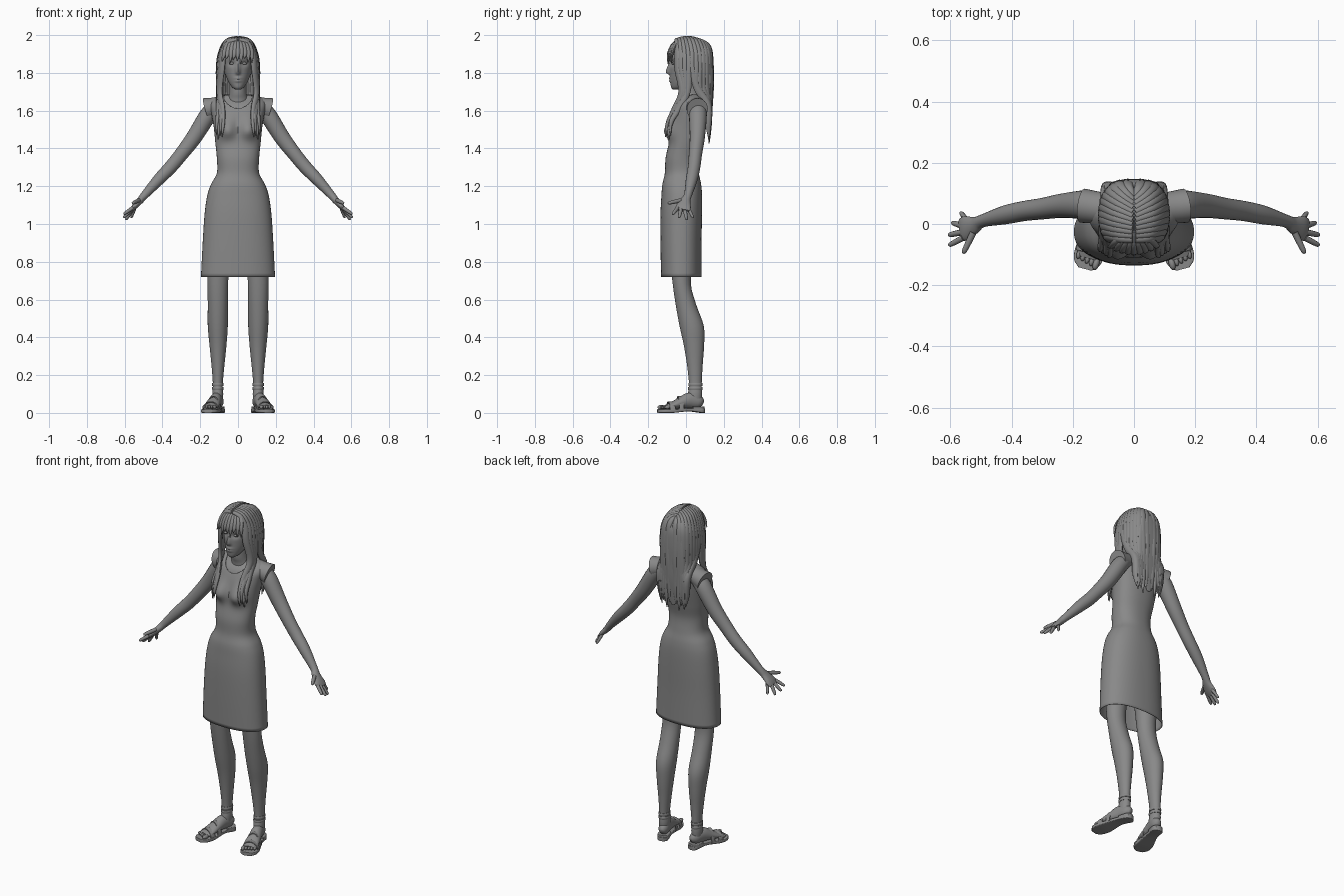
import bpy, bmesh, math
from math import sin, cos, exp, radians
from mathutils import Vector, Matrix

X, Y, Z = Vector((1, 0, 0)), Vector((0, 1, 0)), Vector((0, 0, 1))
GREY = bpy.data.materials.new("dark_grey")
GREY.diffuse_color = (.25, .25, .25, 1)


def spline(pts, steps):
    """Catmull-Rom interpolation of rows of numbers."""
    out = []
    for i in range(len(pts) - 1):
        p0, p1, p2 = pts[max(i - 1, 0)], pts[i], pts[i + 1]
        p3 = pts[min(i + 2, len(pts) - 1)]
        for k in range(steps):
            t = k / steps
            out.append([b + .5 * t * (c - a + t * (2*a - 5*b + 4*c - d + t * (3*(b - c) + d - a)))
                        for a, b, c, d in zip(p0, p1, p2, p3)])
    return out + [list(pts[-1])]


def tube(bm, pts, side, n=16, steps=4, p=2, axis=None, caps=(True, True), mat=Matrix()):
    """Sweep a (super)ellipse along rows of x, y, z, radius along side, other radius."""
    rows = spline(pts, steps)
    pos = [Vector(r[:3]) for r in rows]
    rings = []
    for i, r in enumerate(rows):
        t = axis or (pos[min(i + 1, len(pos) - 1)] - pos[max(i - 1, 0)]).normalized()
        s = (side - t * side.dot(t)).normalized()
        u = t.cross(s)
        ring = []
        for k in range(n):
            c, d = cos(2 * math.pi * k / n), sin(2 * math.pi * k / n)
            c, d = (math.copysign(abs(v) ** (2 / p), v) for v in (c, d))
            ring.append(bm.verts.new(mat @ (pos[i] + s * c * max(r[3], .001) + u * d * max(r[4], .001))))
        rings.append(ring)
    for a, b in zip(rings, rings[1:]):
        for k in range(n):
            bm.faces.new((a[k], a[(k + 1) % n], b[(k + 1) % n], b[k]))
    if caps[0]:
        bm.faces.new(rings[0][::-1])
    if caps[1]:
        bm.faces.new(rings[-1])


def levels(rows):
    """Rows of z, centre x, half width, front y, back y -> tube rows."""
    return [(cx, (f + b) / 2, z, w, (b - f) / 2) for z, cx, w, f, b in rows]


def finish(name, bm, mirror=False):
    bmesh.ops.recalc_face_normals(bm, faces=bm.faces)
    for f in bm.faces:
        f.smooth = True
    me = bpy.data.meshes.new(name)
    bm.to_mesh(me)
    bm.free()
    me.set_sharp_from_angle(angle=radians(50))
    me.materials.append(GREY)
    ob = bpy.data.objects.new(name, me)
    bpy.context.collection.objects.link(ob)
    if mirror:
        ob.modifiers.new("mirror", "MIRROR").use_mirror_merge = False
    return ob


def bust(bm):
    for v in bm.verts:
        if v.co.y < 0:
            x, z = abs(v.co.x) - .058, v.co.z - 1.495
            v.co.y -= .042 * exp(-(x / .045) ** 2 - (z / (.06 if z > 0 else .045)) ** 2)


# dress and the chest below its neckline
body = [(.72, 0, .196, -.132, .082), (.9, 0, .187, -.135, .082), (1.05, 0, .177, -.135, .085),
        (1.15, 0, .163, -.13, .085), (1.21, 0, .143, -.125, .08), (1.27, 0, .112, -.112, .068),
        (1.35, 0, .112, -.108, .06), (1.43, 0, .12, -.09, .075), (1.51, 0, .128, -.078, .092),
        (1.58, 0, .14, -.066, .102), (1.63, 0, .148, -.045, .104), (1.665, 0, .13, -.012, .1),
        (1.685, 0, .075, .0, .09)]
bm = bmesh.new()
tube(bm, levels(body), X, 64, 6, 2.3, Z, (False, True))
bust(bm)
dress = finish("dress", bm)
sol = dress.modifiers.new("cloth", "SOLIDIFY")
sol.thickness, sol.offset = .003, -1

bm = bmesh.new()
bmesh.ops.create_uvsphere(bm, u_segments=48, v_segments=24, radius=1,
                          matrix=Matrix.Translation((0, .0, 1.7)) @ Matrix.Diagonal((.078, .1, .105, 1)))
cutter = finish("neckline_cutter", bm)
cutter.hide_render = True
cutter.hide_set(True)
cut = dress.modifiers.new("neckline", "BOOLEAN")
cut.object, cut.operation, cut.solver = cutter, "DIFFERENCE", "EXACT"

bm = bmesh.new()
tube(bm, levels([(z - .003, x, w - .008, f + .008, b - .008) for z, x, w, f, b in body[9:]]), X, 48, 6, 2.3, Z)
finish("chest", bm)

# short sleeves running in to the collar
bm = bmesh.new()
tube(bm, [(.05, .047, 1.635, .045, .043), (.09, .05, 1.63, .05, .046), (.13, .055, 1.619, .053, .051),
          (.168, .06, 1.608, .056, .06)], Y, 32)
finish("cap_sleeve", bm, True)

# neck and head with sculpted face
bm = bmesh.new()
tube(bm, levels([(1.6, 0, .07, -.02, .09), (1.66, 0, .055, -.022, .085), (1.7, 0, .045, -.03, .07),
                 (1.8, 0, .045, -.03, .07)]), X, 24, 4, 2, Z)
finish("neck", bm)

bm = bmesh.new()
tube(bm, levels([(1.713, 0, .016, -.07, -.03), (1.725, 0, .032, -.079, .0), (1.755, 0, .052, -.083, .05),
                 (1.8, 0, .069, -.085, .09), (1.86, 0, .079, -.086, .115), (1.92, 0, .076, -.08, .115),
                 (1.955, 0, .055, -.05, .09), (1.97, 0, .01, .0, .03)]), X, 72, 8, 2, Z)
for v in bm.verts:
    x, y, z = v.co
    if y < -.02:
        nz = (z - 1.803) / (.038 if z > 1.803 else .011)
        v.co.y += (-.022 * exp(-(x / .011) ** 2 - nz * nz)
                   + .012 * exp(-((abs(x) - .033) / .02) ** 2 - ((z - 1.85) / .014) ** 2)
                   - .007 * exp(-(x / .02) ** 2 - ((z - 1.772) / .006) ** 2)
                   - .007 * exp(-(x / .018) ** 2 - ((z - 1.757) / .006) ** 2))
finish("head", bm)

bm = bmesh.new()
bmesh.ops.create_uvsphere(bm, u_segments=16, v_segments=10, radius=1,
                          matrix=Matrix.Translation((.033, -.066, 1.85)) @ Matrix.Diagonal((.014, .01, .007, 1)))
finish("eye", bm, True)

# hair: cap, smooth back panel, long strands from a centre parting, and fringe
bm = bmesh.new()
bmesh.ops.create_uvsphere(bm, u_segments=32, v_segments=20, radius=1,
                          matrix=Matrix.Translation((0, .033, 1.87)) @ Matrix.Diagonal((.097, .106, .115, 1)))
bmesh.ops.delete(bm, geom=[v for v in bm.verts if (v.co.y < -.02 and v.co.z < 1.93) or v.co.z < 1.78],
                 context="VERTS")
finish("hair_cap", bm)

bm = bmesh.new()
tube(bm, [(0, .09, 1.955, .03, .012), (0, .122, 1.91, .055, .017), (0, .13, 1.82, .075, .017),
          (0, .13, 1.7, .08, .014), (0, .13, 1.6, .07, .01), (0, .124, 1.5, .04, .006),
          (0, .122, 1.45, .01, .002)], X, 28, 5)
finish("hair_back", bm)

bm = bmesh.new()
COUNT = 12
for i in range(COUNT):
    f = i / (COUNT - 1)
    a = radians(-45 + 130 * f)
    ox, oy = .102 * cos(a) ** .6, .03 + .106 * sin(a)
    ry = -.05 + .14 * f
    jig = .012 * sin(i * 2.4)
    top = .05 * (f - .4) ** 2
    path = [(.004, ry, 1.988 - 1.5 * top, .012, .009),
            (.6 * ox, .5 * (ry + oy), 1.968 - top, .015, .012),
            (.93 * ox, oy - .006 * f, 1.9 + .01 * f, .02, .012), (1.04 * ox, oy, 1.82, .02, .012)]
    if f < .36:      # falls over the front of the shoulder
        k = f / .36
        path += [(.098 + .008 * k, -.025 + .04 * k, 1.70, .019, .011),
                 (.082 + .03 * k, -.062 + .03 * k, 1.61, .016, .011),
                 (.08 + .04 * k, -.098 + .025 * k, 1.53 + jig, .012, .009),
                 (.085 + .04 * k, -.108 + .035 * k, 1.46 + jig, .002, .002)]
    else:            # falls down the back
        path += [(1.0 * ox, max(oy, .06), 1.72, .02, .012),
                 (.95 * ox, .105 + .025 * f, 1.63, .019, .012),
                 (.9 * ox, .112 + .015 * f, 1.53 + jig, .016, .01),
                 (.82 * ox, .118 + .005 * f, 1.44 + jig * 1.8 + .05 * (1 - f), .002, .002)]
    tube(bm, path, Vector((-sin(a), cos(a), 0)), 10, 5)
finish("long_hair", bm, True)

bm = bmesh.new()
for i in range(9):
    x = -.072 + .018 * i
    c = 1 - (x / .09) ** 2
    tube(bm, [(.2 * x, -.025, 1.98, .006, .007), (.75 * x, -.045 - .022 * c, 1.953, .013, .009),
              (x, -.06 - .033 * c, 1.905, .012, .007),
              (1.1 * x - .006, -.064 - .034 * c, 1.86 + .016 * sin(i * 2.3), .002, .002)], X, 10, 5)
finish("fringe", bm)

# arms with hands
bm = bmesh.new()
tube(bm, [(.12, .06, 1.62, .043, .04), (.16, .063, 1.575, .047, .045), (.232, .06, 1.46, .040, .042),
          (.30, .05, 1.37, .035, .037), (.355, .043, 1.303, .033, .035), (.42, .03, 1.235, .031, .031),
          (.495, .01, 1.152, .021, .021), (.52, -.004, 1.122, .028, .018), (.55, -.014, 1.09, .04, .014),
          (.566, -.018, 1.073, .036, .008)], Y, 20, 4)
for root, tip, r in (((.525, -.028, 1.125), (.558, -.096, 1.11), .011),
                     ((.558, -.045, 1.085), (.605, -.070, 1.052), .010),
                     ((.562, -.027, 1.078), (.606, -.036, 1.034), .010),
                     ((.558, -.007, 1.078), (.594, .004, 1.022), .010),
                     ((.545, .010, 1.087), (.566, .038, 1.032), .009)):
    a, b = Vector(root), Vector(tip)
    tube(bm, [(*a.lerp(b, t), r * s, r * s) for t, s in ((0, 1), (.5, .95), (.9, .75), (1, .3))],
         Vector((.5, .3, .8)), 10, 3)
finish("arm", bm, True)

# legs
bm = bmesh.new()
tube(bm, levels([(1.0, .092, .072, -.09, .06), (.8, .103, .06, -.082, .035), (.68, .107, .054, -.07, .026),
                 (.57, .107, .053, -.054, .055), (.46, .107, .053, -.034, .094), (.36, .106, .045, -.012, .096),
                 (.25, .106, .034, .006, .088), (.15, .107, .026, .016, .083), (.1, .107, .029, .01, .085),
                 (.05, .107, .026, .01, .08)]), X, 28, 4, 2, Z)
finish("leg", bm, True)

# feet and sandals, turned slightly outward
M = Matrix.Translation((.107, .05, 0)) @ Matrix.Rotation(radians(15), 4, "Z")
bm = bmesh.new()
tube(bm, [(0, .04, .05, .012, .015), (0, .02, .058, .027, .034), (0, -.03, .066, .031, .042),
          (0, -.08, .054, .036, .03), (0, -.13, .039, .041, .017), (0, -.165, .03, .038, .011)],
     X, 20, 4, mat=M)
for i in range(5):
    r = .012 if i == 0 else .009
    at = Matrix.Translation((-.03 + .0155 * i, -.178 + .004 * i, .03))
    bmesh.ops.create_uvsphere(bm, u_segments=12, v_segments=8, radius=r,
                              matrix=M @ at @ Matrix.Diagonal((.9, 1.8, 1, 1)))
finish("foot", bm, True)

bm = bmesh.new()
tube(bm, [(0, .049, .011, .012, .011), (0, .03, .011, .031, .011), (0, -.04, .017, .032, .009),
          (0, -.13, .01, .048, .01), (0, -.18, .01, .044, .01), (0, -.204, .01, .022, .01)],
     X, 32, 4, 7, Y, mat=M)
tube(bm, [(0, .046, .02, .014, .014), (0, .03, .02, .03, .014), (0, -.02, .024, .031, .01)],
     X, 32, 4, 7, Y, mat=M)
finish("sandal_sole", bm, True)

bm = bmesh.new()
for y, w, h, b in ((-.135, .043, .058, .016), (-.085, .038, .086, .013)):
    tube(bm, [(w * cos(t), y, .014 + (h - .014) * sin(t), b, .003)
              for t in (math.pi * k / 8 for k in range(9))], Y, 12, 3, 4, mat=M)
for z, w, d, cy in ((.15, .029, .036, .05), (.13, .029, .037, .049)):
    tube(bm, [(.107, cy, z - .008, w, d), (.107, cy, z, w + .002, d + .002), (.107, cy, z + .008, w, d)],
         X, 28, 3, 2, Z)
finish("sandal_straps", bm, True)
